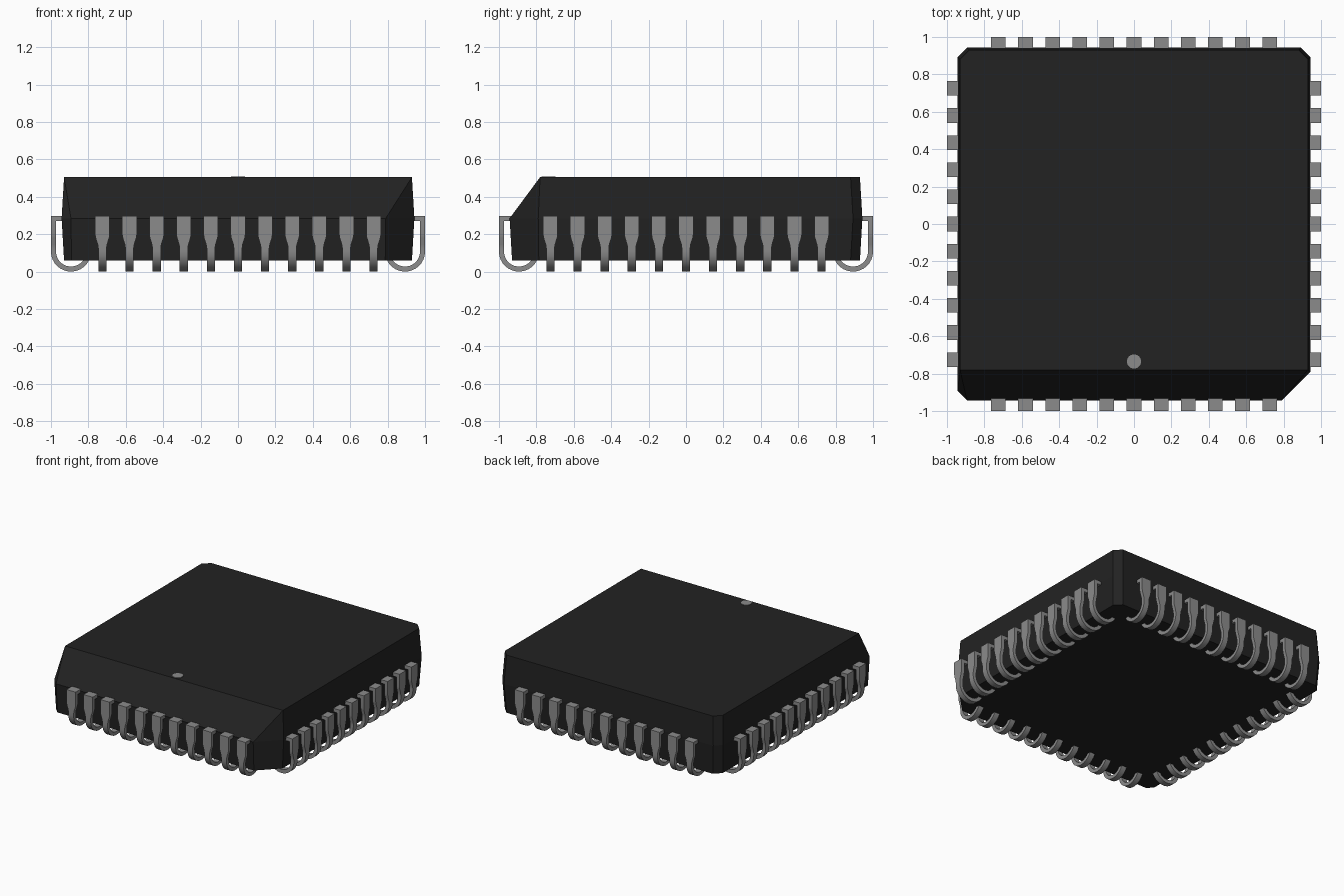
import bpy, bmesh, math
from mathutils import Matrix

cube = bpy.data.objects.get("Cube")
if cube:
    bpy.data.objects.remove(cube, do_unlink=True)


def make_material(name, value):
    mat = bpy.data.materials.new(name)
    mat.use_nodes = True
    colour = (value, value, value, 1)
    mat.diffuse_color = colour
    bsdf = mat.node_tree.nodes["Principled BSDF"]
    bsdf.inputs["Base Color"].default_value = colour
    bsdf.inputs["Roughness"].default_value = 0.6
    return mat


def finish(bm, name, mat, smooth=False):
    bmesh.ops.recalc_face_normals(bm, faces=bm.faces)
    mesh = bpy.data.meshes.new(name)
    bm.to_mesh(mesh)
    bm.free()
    mesh.materials.append(mat)
    obj = bpy.data.objects.new(name, mesh)
    bpy.context.collection.objects.link(obj)
    if smooth:
        bpy.ops.object.select_all(action='DESELECT')
        obj.select_set(True)
        bpy.context.view_layer.objects.active = obj
        bpy.ops.object.shade_smooth_by_angle(angle=math.radians(35))
    return obj


def loft(bm, rings):
    """Skin a list of closed rings and cap both ends."""
    rings = [[bm.verts.new(p) for p in ring] for ring in rings]
    n = len(rings[0])
    for a, b in zip(rings, rings[1:]):
        for i in range(n):
            j = (i + 1) % n
            bm.faces.new((a[i], a[j], b[j], b[i]))
    bm.faces.new(rings[0])
    bm.faces.new(rings[-1])


black = make_material("black plastic", 0.016)
metal = make_material("grey metal", 0.26)


# Package body: square with cut corners, widest at mid height, sloped front edge
def body_ring(z, half, front, cut_left, cut_right, cut_back=0.05):
    h, f, b = half, front, cut_back
    return [(-h + cut_left, f, z), (h - cut_right, f, z),
            (h, f + cut_right, z), (h, h - b, z),
            (h - b, h, z), (-h + b, h, z),
            (-h, h - b, z), (-h, f + cut_left, z)]


bm = bmesh.new()
loft(bm, [body_ring(0.06, 0.93, -0.93, 0.04, 0.143),
          body_ring(0.285, 0.943, -0.943, 0.05, 0.153),
          body_ring(0.505, 0.93, -0.78, 0, 0)])
bmesh.ops.remove_doubles(bm, verts=bm.verts, dist=0.0005)
finish(bm, "package_body", black)

# Pin one marker dot on the top face
bm = bmesh.new()
bmesh.ops.create_cone(bm, cap_ends=True, segments=32, radius1=0.038, radius2=0.038,
                      depth=0.009, matrix=Matrix.Translation((0, -0.735, 0.5045)))
finish(bm, "pin_one_dot", metal)

# Lead section: (outer point, inner point, half width), from the body down and under
T, R, CX = 0.027, 0.107, 0.893
section = [((0.92, 0.297), (0.92, 0.297 - T), 0.039),
           ((1.0, 0.297), (1.0 - T, 0.297 - T), 0.039)]
for z, w in [(0.197, 0.039), (0.18, 0.036), (0.145, 0.025), (0.125, 0.022)]:
    section.append(((1.0, z), (1.0 - T, z), w))
for k in range(15):
    a = -math.radians(165) * k / 14
    c, s = math.cos(a), math.sin(a)
    section.append(((CX + R * c, R + R * s), (CX + (R - T) * c, R + (R - T) * s), 0.022))

# Four rows of eleven hooked leads
PITCH = 0.145
for side, name in enumerate(["left", "back", "right", "front"]):
    bm = bmesh.new()
    for i in range(11):
        y = (i - 5) * PITCH
        loft(bm, [[(o[0], y - w, o[1]), (o[0], y + w, o[1]),
                   (n[0], y + w, n[1]), (n[0], y - w, n[1])] for o, n, w in section])
    bmesh.ops.rotate(bm, verts=bm.verts, cent=(0, 0, 0),
                     matrix=Matrix.Rotation(math.pi / 2 * side, 3, 'Z'))
    finish(bm, name + "_leads", metal, smooth=True)
